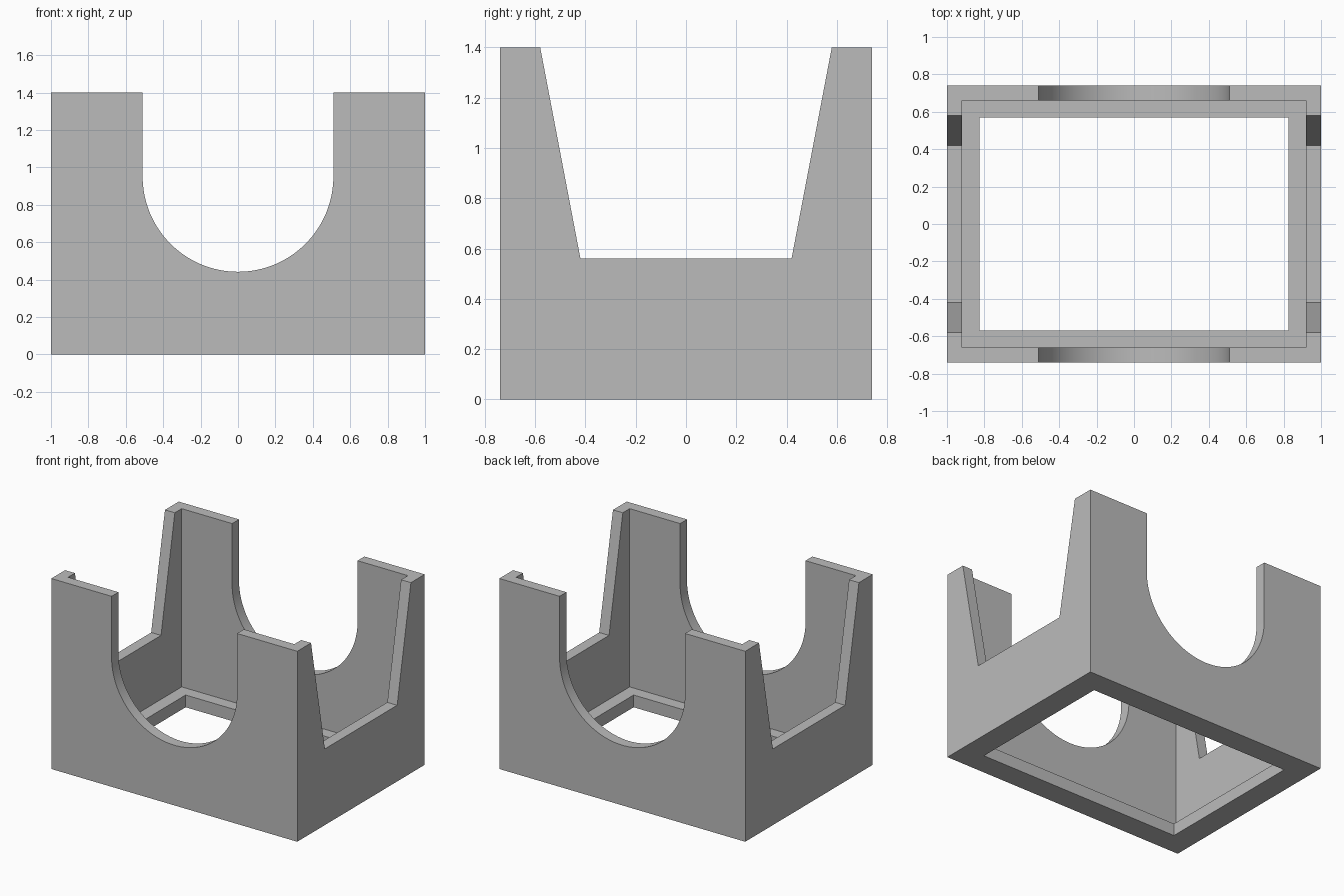
import bpy, bmesh, math
from mathutils import Vector

if "Cube" in bpy.data.objects:
    bpy.data.objects.remove(bpy.data.objects["Cube"], do_unlink=True)

HEIGHT = 1.4
HALF_X, HALF_Y = 1.0, 0.74

grey = bpy.data.materials.new("plain_grey")
grey.use_nodes = True
colour = (0.5, 0.5, 0.5, 1)
grey.diffuse_color = colour
grey.node_tree.nodes["Principled BSDF"].inputs["Base Color"].default_value = colour


def prism(name, points, direction):
    """Closed prism: a polygon of 3D points swept along a direction."""
    bm = bmesh.new()
    face = bm.faces.new([bm.verts.new(p) for p in points])
    swept = bmesh.ops.extrude_face_region(bm, geom=[face])["geom"]
    moved = [v for v in swept if isinstance(v, bmesh.types.BMVert)]
    bmesh.ops.translate(bm, verts=moved, vec=Vector(direction))
    bmesh.ops.recalc_face_normals(bm, faces=bm.faces)
    mesh = bpy.data.meshes.new(name)
    bm.to_mesh(mesh)
    bm.free()
    mesh.materials.append(grey)
    obj = bpy.data.objects.new(name, mesh)
    bpy.context.collection.objects.link(obj)
    return obj


def block(name, hx, hy, z0, z1):
    """Box centred on the z axis."""
    corners = [(-hx, -hy, z0), (hx, -hy, z0), (hx, hy, z0), (-hx, hy, z0)]
    return prism(name, corners, (0, 0, z1 - z0))


# Outer shell
shell = block("open_frame_housing", HALF_X, HALF_Y, 0, HEIGHT)

# Inner cavity and the smaller floor opening that leaves a ledge
cavity = block("cavity_cutter", 0.92, 0.66, 0.09, 2)
opening = block("floor_opening_cutter", 0.825, 0.57, -0.5, 1)

# Round-bottomed cutout through the front and back walls
radius, centre_z, steps = 0.51, 0.952, 64
arc = [math.pi * (1 + i / steps) for i in range(steps + 1)]
u_shape = [(radius * math.cos(a), -1, centre_z + radius * math.sin(a)) for a in arc]
u_shape += [(radius, -1, 2), (-radius, -1, 2)]
round_cut = prism("round_cutout_cutter", u_shape, (0, 2, 0))

# Tapered notch through the left and right walls
low_z, low_y, top_y = 0.56, 0.42, 0.58
over = 0.2
wide_y = top_y + over * (top_y - low_y) / (HEIGHT - low_z)
taper = [(-1.5, -low_y, low_z), (-1.5, low_y, low_z),
         (-1.5, wide_y, HEIGHT + over), (-1.5, -wide_y, HEIGHT + over)]
side_cut = prism("side_notch_cutter", taper, (3, 0, 0))

# Carve the shell and discard the cutters
bpy.ops.object.select_all(action="DESELECT")
bpy.context.view_layer.objects.active = shell
shell.select_set(True)
for cutter in (cavity, opening, round_cut, side_cut):
    cutter.hide_render = True
    mod = shell.modifiers.new(cutter.name, "BOOLEAN")
    mod.operation = "DIFFERENCE"
    mod.solver = "EXACT"
    mod.object = cutter
    bpy.ops.object.modifier_apply(modifier=mod.name)
    bpy.data.objects.remove(cutter, do_unlink=True)

bpy.ops.object.shade_smooth_by_angle(angle=math.radians(20))
